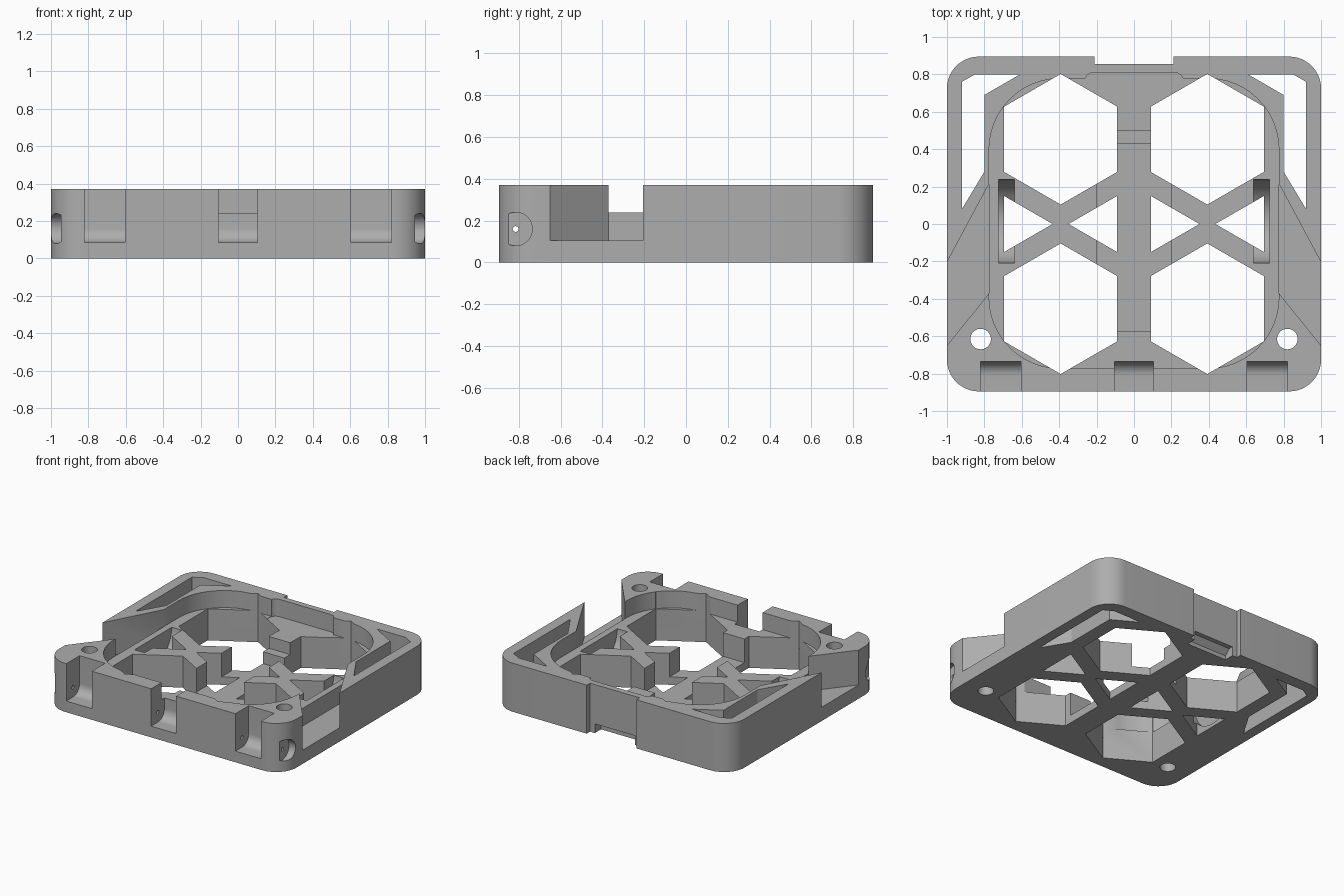
import bpy
import bmesh
from math import sin, cos, pi, radians

cube = bpy.data.objects.get("Cube")
if cube:
    bpy.data.objects.remove(cube, do_unlink=True)

grey = bpy.data.materials.new("plain grey")
grey.use_nodes = True
colour = (0.42, 0.42, 0.42, 1)
grey.diffuse_color = colour
grey.node_tree.nodes["Principled BSDF"].inputs["Base Color"].default_value = colour


def prism(name, outline, lo, hi, axis="z"):
    """Extrude a 2D outline along an axis; x prisms take (y, z) points."""
    bm = bmesh.new()
    place = (lambda a, b: (a, b, lo)) if axis == "z" else (lambda a, b: (lo, a, b))
    face = bm.faces.new([bm.verts.new(place(a, b)) for a, b in outline])
    ext = bmesh.ops.extrude_face_region(bm, geom=[face])
    verts = [v for v in ext["geom"] if isinstance(v, bmesh.types.BMVert)]
    step = (0, 0, hi - lo) if axis == "z" else (hi - lo, 0, 0)
    bmesh.ops.translate(bm, verts=verts, vec=step)
    bmesh.ops.recalc_face_normals(bm, faces=bm.faces)
    mesh = bpy.data.meshes.new(name)
    bm.to_mesh(mesh)
    bm.free()
    mesh.materials.append(grey)
    obj = bpy.data.objects.new(name, mesh)
    bpy.context.scene.collection.objects.link(obj)
    return obj


def arc(cx, cy, r, start, end, n=12):
    angles = [radians(start + (end - start) * i / n) for i in range(n + 1)]
    return [(cx + r * cos(a), cy + r * sin(a)) for a in angles]


def circle(cx, cy, r, n=32):
    return arc(cx, cy, r, 0, 360, n)[:-1]


def box(x0, x1, y0, y1):
    return [(x0, y0), (x1, y0), (x1, y1), (x0, y1)]


def rounded(x0, x1, y0, y1, r):
    return (arc(x1 - r, y1 - r, r, 0, 90) + arc(x0 + r, y1 - r, r, 90, 180)
            + arc(x0 + r, y0 + r, r, 180, 270) + arc(x1 - r, y0 + r, r, 270, 360))


def cut(outline, lo, hi, axis="z"):
    """Subtract a prism from the frame."""
    cutter = prism("cutter", outline, lo, hi, axis)
    cutter.hide_render = True
    mod = frame.modifiers.new("cut", "BOOLEAN")
    mod.operation = "DIFFERENCE"
    mod.solver = "EXACT"
    mod.object = cutter
    bpy.ops.object.modifier_apply(modifier=mod.name)
    bpy.data.objects.remove(cutter, do_unlink=True)


LOW, TOP = -0.1, 0.5
FLOOR = 0.24

# Rounded tray body
frame = prism("tray_frame", rounded(-1, 1, -0.895, 0.895, 0.17), 0, 0.37)
bpy.ops.object.select_all(action="DESELECT")
bpy.context.view_layer.objects.active = frame
frame.select_set(True)

# Main cavity and its back pocket
cut(rounded(-0.775, 0.775, -0.772, 0.778, 0.38), FLOOR, TOP)
cut(rounded(-0.265, 0.265, 0.6, 0.81, 0.05), FLOOR - 0.002, TOP)

# Lowered channel through the middle of the ribs
cut(box(-0.2, 0.2, -0.575, 0.43), 0.06, TOP)
cut(box(-0.2, 0.2, 0.4, 0.5), 0.15, TOP)

for s in (-1, 1):
    # Honeycomb openings
    for y in (-0.453, 0.453):
        hexagon = [(s * 0.392 + 0.349 * sin(k * pi / 3), y + 0.349 * cos(k * pi / 3))
                   for k in range(6)]
        cut(hexagon, LOW, TOP)
    cut([(s * 0.09, 0.15), (s * 0.35, 0), (s * 0.09, -0.15)], LOW, TOP)
    cut([(s * 0.695, 0.15), (s * 0.435, 0), (s * 0.695, -0.15)], LOW, TOP)

    # Back corner openings
    cut([(s * x, y) for x, y in ((0.92, 0.08), (0.92, 0.76), (0.85, 0.8),
                                 (0.61, 0.8), (0.8, 0.69), (0.8, 0.28))], LOW, TOP)

    # Slanted side notch, run past the outer wall
    cut([(s * x, y) for x, y in ((1.08, -0.75), (0.775, -0.37),
                                 (0.775, 0.215), (1.08, -0.354))], 0.105, TOP)

    # Curved trough beside the ribs
    xs = sorted((s * 0.64, s * 0.725))
    cut(arc(0.015, 0.25, 0.225, 180, 360, 20), *xs, "x")

    # Screw holes in the front posts
    cut(circle(s * 0.82, -0.615, 0.055), LOW, TOP)

    # Pin head pocket with one flat side
    xs = sorted((s * 0.945, s * 1.1))
    cut(arc(-0.815, 0.16, 0.08, -120, 120, 24), *xs, "x")

# Hinge notches along the front
hinge = [(-1, 0.085)] + arc(-0.81, 0.16, 0.075, -90, 0) + [(-0.735, TOP), (-1, TOP)]
for x0, x1 in ((-0.82, -0.605), (-0.105, 0.105), (0.605, 0.82)):
    cut(hinge, x0, x1, "x")

# Hinge pin bore
cut(circle(-0.815, 0.16, 0.014, 12), -1.1, 1.1, "x")

# Back recess and sloped finger cut underneath
cut(box(-0.21, 0.21, 0.855, 1), LOW, TOP)
cut([(0.78, LOW), (0.78, 0.03), (0.82, 0.07), (0.9, 0.07), (0.9, LOW)],
    -0.17, 0.17, "x")

bpy.ops.object.shade_smooth_by_angle(angle=radians(30))
